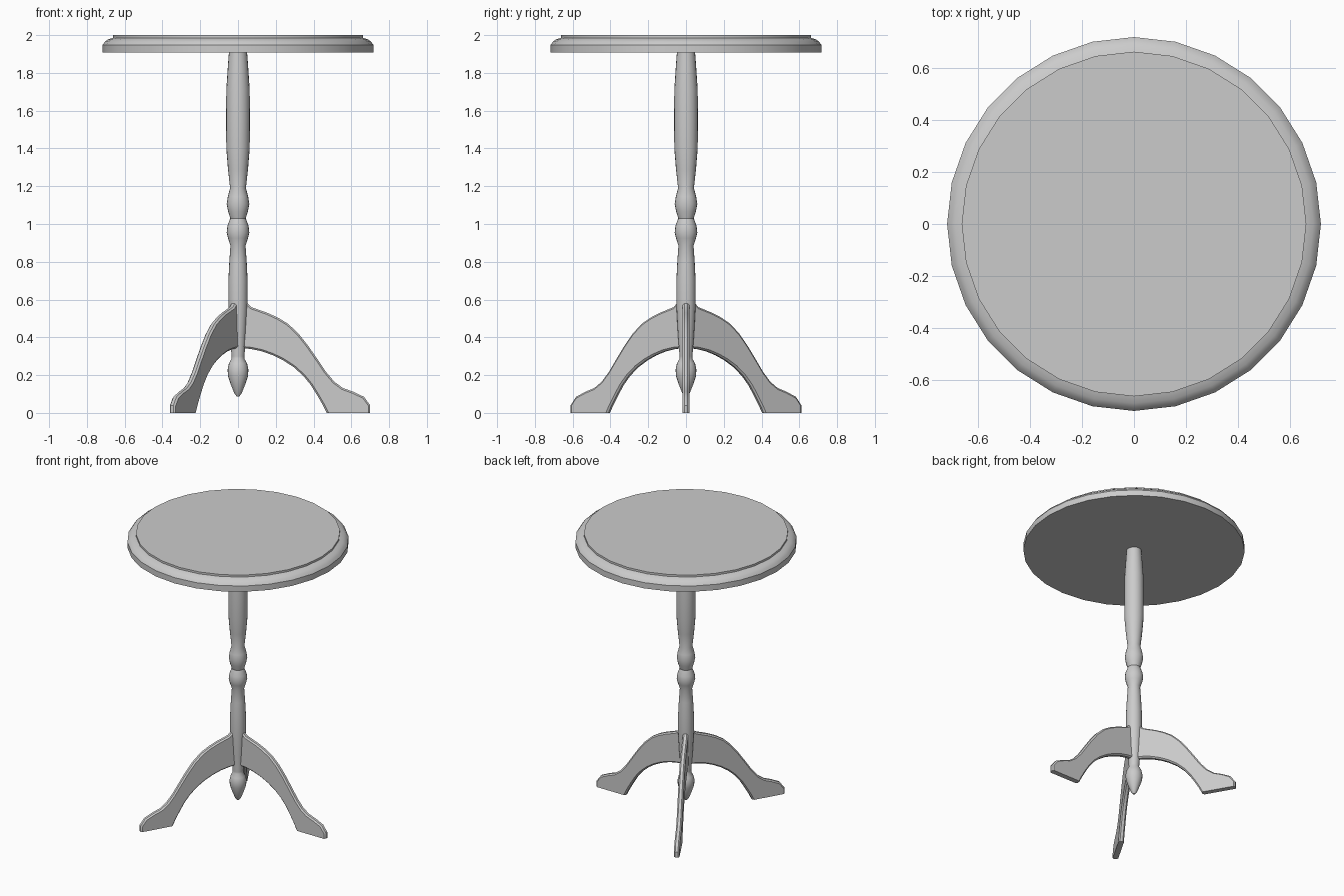
import bpy, bmesh
from math import sin, cos, tau, radians

if "Cube" in bpy.data.objects:
    bpy.data.objects.remove(bpy.data.objects["Cube"])


def make_object(name, bm, smooth=30):
    bmesh.ops.recalc_face_normals(bm, faces=bm.faces)
    mesh = bpy.data.meshes.new(name)
    bm.to_mesh(mesh)
    bm.free()
    ob = bpy.data.objects.new(name, mesh)
    bpy.context.collection.objects.link(ob)
    bpy.ops.object.select_all(action='DESELECT')
    bpy.context.view_layer.objects.active = ob
    ob.select_set(True)
    bpy.ops.object.shade_smooth_by_angle(angle=radians(smooth))
    return ob


def lathe(name, profile, sides):
    """Turn (radius, z) points around z, closing both ends."""
    bm = bmesh.new()
    rings = [[bm.verts.new((r * cos(tau * i / sides), r * sin(tau * i / sides), z))
              for i in range(sides)] for r, z in profile]
    for a, b in zip(rings, rings[1:]):
        for i in range(sides):
            j = (i + 1) % sides
            bm.faces.new((a[i], a[j], b[j], b[i]))
    bm.faces.new(rings[0])
    bm.faces.new(rings[-1])
    return make_object(name, bm)


# Round top with moulded rim
lathe("table_top", [(0.717, 1.907), (0.717, 1.948), (0.705, 1.965), (0.688, 1.977),
                    (0.667, 1.984), (0.661, 1.986), (0.661, 2.0)], 28)

# Turned column with two beads and a drop finial
lathe("column", [(0.008, 0.088), (0.02, 0.105), (0.038, 0.15), (0.053, 0.195),
                 (0.055, 0.23), (0.048, 0.262), (0.034, 0.287), (0.034, 0.3),
                 (0.043, 0.42), (0.051, 0.57), (0.051, 0.70), (0.046, 0.80),
                 (0.040, 0.885), (0.053, 0.925), (0.060, 0.955), (0.056, 0.99),
                 (0.041, 1.03), (0.052, 1.065), (0.060, 1.105), (0.054, 1.145),
                 (0.042, 1.19), (0.053, 1.29), (0.062, 1.40), (0.063, 1.55),
                 (0.062, 1.71), (0.054, 1.83), (0.048, 1.91)], 20)

# Curved flat legs, one cut-out profile repeated three times
LEG = [(0.0, 0.60), (0.03, 0.60), (0.05, 0.58), (0.07, 0.56), (0.155, 0.53), (0.21, 0.505),
       (0.265, 0.472), (0.32, 0.42), (0.37, 0.357), (0.42, 0.285), (0.466, 0.217),
       (0.51, 0.165), (0.555, 0.132), (0.61, 0.112), (0.667, 0.085), (0.70, 0.04),
       (0.70, 0.0), (0.47, 0.0), (0.45, 0.04), (0.42, 0.092), (0.385, 0.148),
       (0.345, 0.197), (0.295, 0.242), (0.24, 0.278), (0.185, 0.305), (0.127, 0.326),
       (0.07, 0.338), (0.0, 0.345)]
THICK = 0.036
for n in range(3):
    bm = bmesh.new()
    face = bm.faces.new([bm.verts.new((x, -THICK / 2, z)) for x, z in LEG])
    ext = bmesh.ops.extrude_face_region(bm, geom=[face])
    bmesh.ops.translate(bm, vec=(0, THICK, 0),
                        verts=[v for v in ext["geom"] if isinstance(v, bmesh.types.BMVert)])
    # Chamfer the long outline edges on both sides
    outline = [e for e in bm.edges if abs(e.verts[0].co.y - e.verts[1].co.y) < 1e-5
               and e.verts[0].co.z + e.verts[1].co.z > 1e-4]
    bmesh.ops.bevel(bm, geom=outline, offset=0.009, segments=1, affect='EDGES')
    leg = make_object(f"leg_{n + 1}", bm)
    leg.rotation_euler.z = tau * n / 3
